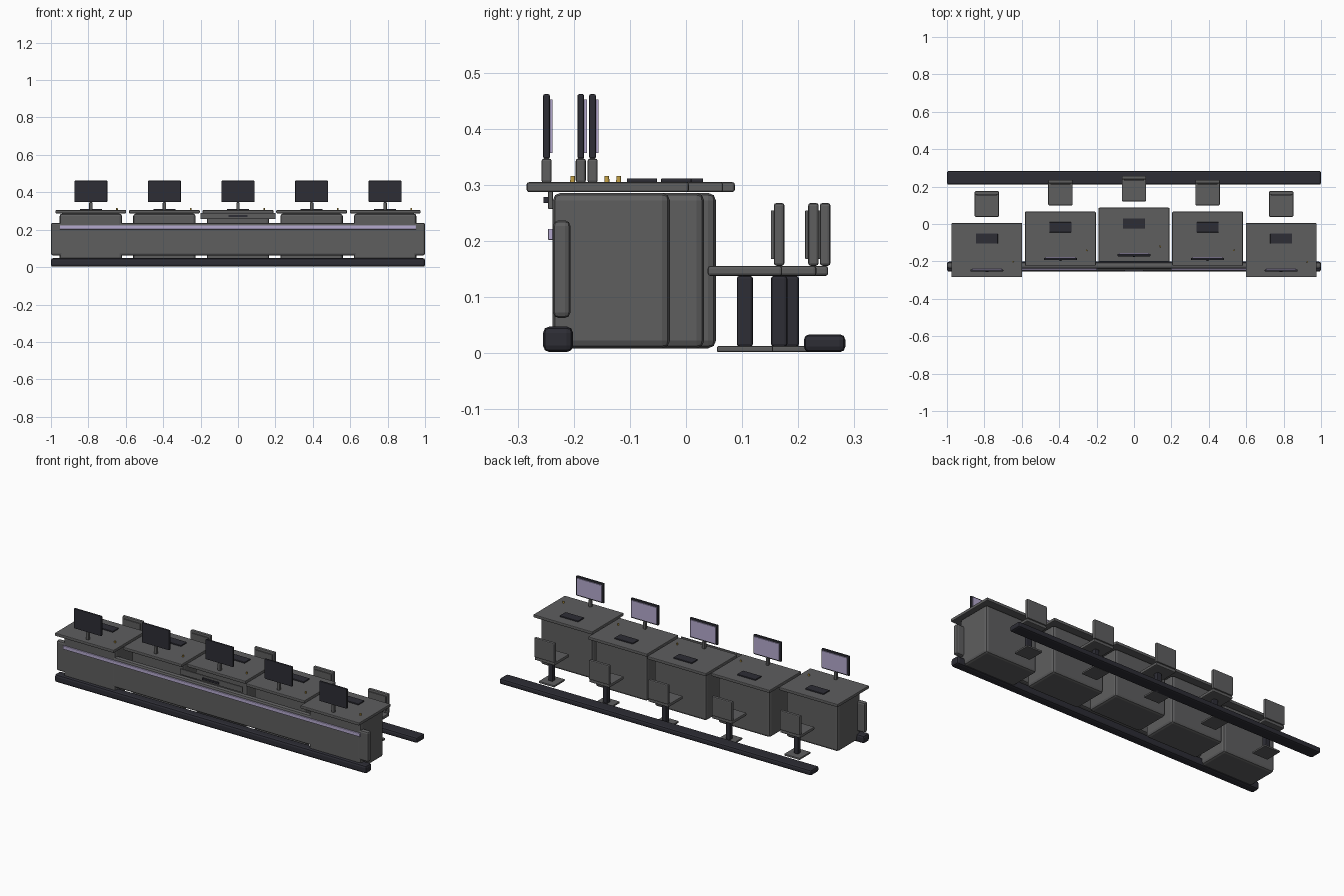
import bpy, bmesh
from mathutils import Matrix

if "Cube" in bpy.data.objects:
    bpy.data.objects.remove(bpy.data.objects["Cube"])


def material(name, rgb):
    m = bpy.data.materials.new(name)
    m.diffuse_color = (*rgb, 1)
    m.use_nodes = True
    m.node_tree.nodes["Principled BSDF"].inputs["Base Color"].default_value = m.diffuse_color
    return m


GREY = material("mid grey", (0.112, 0.112, 0.114))
DARK = material("charcoal", (0.026, 0.026, 0.035))
LILAC = material("pale lilac", (0.46, 0.40, 0.62))
GOLD = material("gold", (0.56, 0.36, 0.06))


def finish(name, bm, mat):
    me = bpy.data.meshes.new(name)
    bm.to_mesh(me)
    bm.free()
    me.materials.append(mat)
    ob = bpy.data.objects.new(name, me)
    bpy.context.collection.objects.link(ob)
    return ob


def box(name, x, y, z, mat, bevel=0.0):
    """Bevelled block spanning the given (low, high) ranges."""
    bm = bmesh.new()
    size = [b - a for a, b in (x, y, z)]
    mid = [(a + b) / 2 for a, b in (x, y, z)]
    bmesh.ops.create_cube(bm, size=1, matrix=Matrix.Translation(mid) @ Matrix.Diagonal((*size, 1)))
    if bevel:
        bmesh.ops.bevel(bm, geom=bm.edges[:], offset=bevel, segments=2,
                        profile=0.5, affect='EDGES')
    return finish(name, bm, mat)


def around(c, width):
    return (c - width / 2, c + width / 2)


# Long shared parts
box("front_foot_rail", (-1, 1), (-0.255, -0.201), (0.002, 0.048), DARK, 0.012)
box("front_panel", (-1, 1), (-0.237, -0.206), (0.063, 0.237), GREY, 0.010)
box("light_strip", (-0.952, 0.952), (-0.246, -0.237), (0.202, 0.222), LILAC, 0.002)
box("rear_floor_bar", (-1, 1), (0.210, 0.284), (0.002, 0.034), DARK, 0.010)

# Sign plate under the middle desk
box("sign_plate", (-0.2, 0.2), (-0.246, -0.237), (0.257, 0.290), GREY, 0.002)
box("sign_inset", (-0.052, 0.052), (-0.254, -0.246), (0.268, 0.279), DARK, 0.001)


def workstation(i, cx, cy):
    def part(name, dx, w, dy, d, z, mat, bevel):
        box(f"{name}_{i}", around(cx + dx, w), around(cy + dy, d), z, mat, bevel)

    # Desk
    part("desk_body", 0, 0.334, 0.0065, 0.209, (0.009, 0.286), GREY, 0.014)
    part("desk_top", 0, 0.378, 0, 0.289, (0.2875, 0.305), GREY, 0.004)
    part("keyboard", 0, 0.118, 0.061, 0.054, (0.304, 0.312), DARK, 0.002)
    # Monitor, facing the seat
    part("monitor_neck", 0, 0.018, -0.109, 0.018, (0.304, 0.347), GREY, 0.004)
    part("monitor", 0, 0.176, -0.109, 0.012, (0.347, 0.462), DARK, 0.003)
    part("screen", 0, 0.160, -0.101, 0.006, (0.357, 0.452), LILAC, 0)
    # Call button
    bm = bmesh.new()
    bmesh.ops.create_cone(bm, cap_ends=True, segments=12, radius1=0.0045, radius2=0.004,
                          depth=0.012,
                          matrix=Matrix.Translation((cx + 0.14, cy - 0.0625, 0.310)))
    finish(f"call_button_{i}", bm, GOLD)
    # Chair
    part("chair_base", 0, 0.10, 0.2445, 0.10, (0.002, 0.013), GREY, 0.003)
    part("chair_post", 0, 0.029, 0.2445, 0.029, (0.012, 0.138), DARK, 0.005)
    part("chair_seat", 0, 0.130, 0.2445, 0.133, (0.138, 0.156), GREY, 0.005)
    part("chair_back", 0, 0.130, 0.3055, 0.019, (0.156, 0.268), GREY, 0.005)
    part("back_pad", 0, 0.108, 0.2940, 0.006, (0.168, 0.255), GREY, 0.001)


# Five stations along a shallow arc
for i, row_y in enumerate((-0.1395, -0.0785, -0.0575, -0.0785, -0.1395)):
    workstation(i + 1, (i - 2) * 0.3935, row_y)
